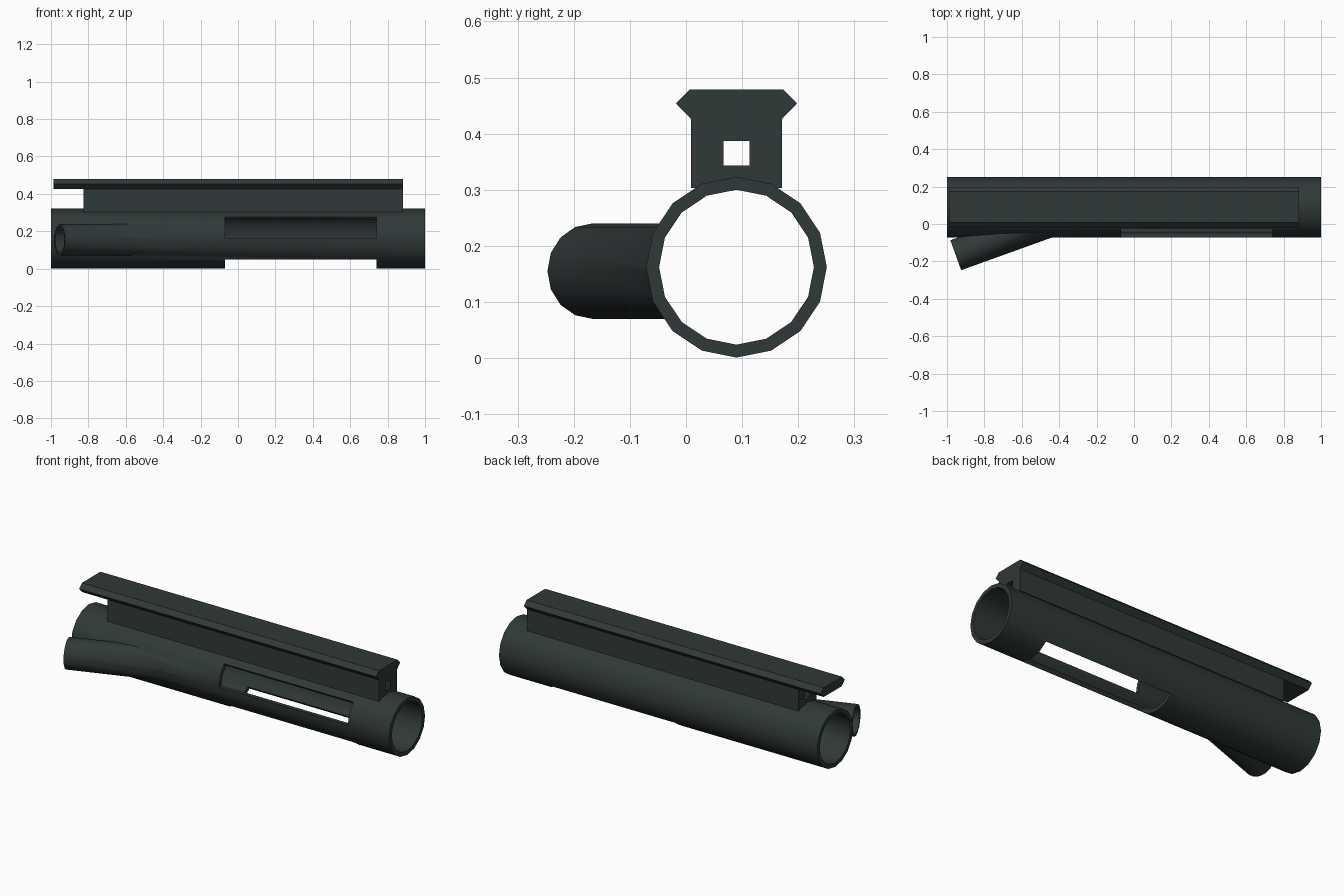
import bpy, math
from mathutils import Matrix, Vector

if "Cube" in bpy.data.objects:
    bpy.data.objects.remove(bpy.data.objects["Cube"])

SIDES = 16
CY, CZ = 0.09, 0.162          # main tube axis
R_OUT, R_IN = 0.161, 0.138

mat = bpy.data.materials.new("dark grey green")
mat.diffuse_color = (0.030, 0.040, 0.040, 1)
mat.use_nodes = True
mat.node_tree.nodes["Principled BSDF"].inputs["Base Color"].default_value = mat.diffuse_color


def prism(name, profile, x0, x1):
    """Extrude a closed (y, z) profile along x."""
    n = len(profile)
    verts = [(x, y, z) for x in (x0, x1) for y, z in profile]
    faces = [(i, (i + 1) % n, n + (i + 1) % n, n + i) for i in range(n)]
    faces += [tuple(reversed(range(n))), tuple(range(n, 2 * n))]
    me = bpy.data.meshes.new(name)
    me.from_pydata(verts, [], faces)
    me.materials.append(mat)
    ob = bpy.data.objects.new(name, me)
    bpy.context.collection.objects.link(ob)
    return ob


def arc(r, cy=0.0, cz=0.0, first=0, last=SIDES - 1):
    step = 2 * math.pi / SIDES
    return [(cy + r * math.cos(i * step), cz + r * math.sin(i * step))
            for i in range(first, last + 1)]


def boolean(ob, tool, operation):
    """Apply a boolean and remove the tool object."""
    tool.hide_render = True
    m = ob.modifiers.new("bool", 'BOOLEAN')
    m.operation, m.object, m.solver = operation, tool, 'EXACT'
    bpy.context.view_layer.objects.active = ob
    bpy.ops.object.modifier_apply(modifier=m.name)
    bpy.data.objects.remove(tool)


def smooth(ob):
    bpy.ops.object.select_all(action='DESELECT')
    ob.select_set(True)
    bpy.context.view_layer.objects.active = ob
    bpy.ops.object.shade_smooth_by_angle(angle=math.radians(30))


# Main tube joined with the angled side tube
tube = prism("main_tube", arc(R_OUT, CY, CZ), -1, 1)
place = Matrix.Translation((-0.953, -0.167, 0.155)) @ Matrix.Rotation(math.radians(19.8), 4, 'Z')
branch = prism("side_tube", arc(0.085), 0, 0.7)
branch.data.transform(place)
boolean(tube, branch, 'UNION')

# Bores of both tubes
boolean(tube, prism("main_bore", arc(R_IN, CY, CZ), -1.1, 1.1), 'DIFFERENCE')
side_bore = prism("side_bore", arc(0.072), -0.1, 0.75)
side_bore.data.transform(place)
boolean(tube, side_bore, 'DIFFERENCE')

# Front window (two facets) and bottom opening (four facets), radial edges
for first, last in ((6, 8), (10, 14)):
    wedge = [(CY, CZ)] + arc(0.22, CY, CZ, first, last)
    boolean(tube, prism("slot_cutter", wedge, -0.07, 0.74), 'DIFFERENCE')
smooth(tube)

# Rail web with a square channel along its length
web = prism("rail_web", [(0.009, 0.303), (0.171, 0.303), (0.171, 0.426), (0.009, 0.426)],
            -0.826, 0.881)
boolean(web, prism("channel", [(0.067, 0.343), (0.113, 0.343), (0.113, 0.387), (0.067, 0.387)],
                   -1, 1), 'DIFFERENCE')

# Dovetail rail head
half = [(0.081, 0.426), (0.108, 0.454), (0.083, 0.479)]
prism("rail_head", [(CY + y, z) for y, z in half] + [(CY - y, z) for y, z in reversed(half)],
      -0.986, 0.881)
